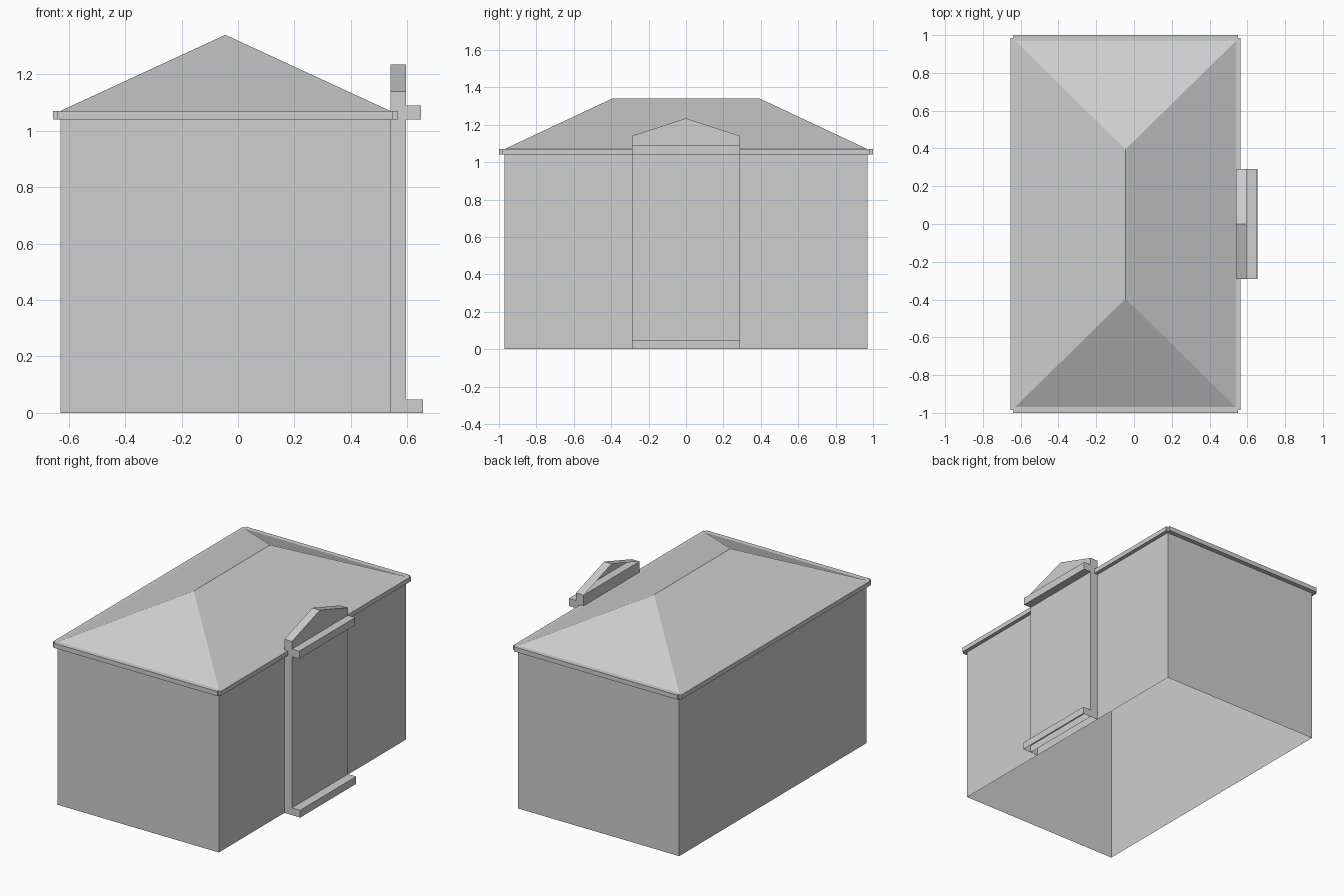
import bpy
import bmesh

cube = bpy.data.objects.get("Cube")
if cube:
    bpy.data.objects.remove(cube, do_unlink=True)

# One plain grey for the whole building
grey = bpy.data.materials.new("plain_grey")
grey.use_nodes = True
colour = (0.62, 0.62, 0.62, 1)
grey.diffuse_color = colour
grey.node_tree.nodes["Principled BSDF"].inputs["Base Color"].default_value = colour


def box(name, xs, ys, zs, open_side=None, shape=None):
    """Box between ranges; shape(bm) edits it, open_side drops faces pointing that way."""
    bm = bmesh.new()
    bmesh.ops.create_cube(bm, size=1)
    for v in bm.verts:
        v.co = [r[0] if c < 0 else r[1] for c, r in zip(v.co, (xs, ys, zs))]
    if shape:
        shape(bm)
    bmesh.ops.recalc_face_normals(bm, faces=bm.faces)
    bm.normal_update()
    if open_side:
        axis, sign = open_side
        gone = [f for f in bm.faces if f.normal[axis] * sign > 0.99]
        bmesh.ops.delete(bm, geom=gone, context="FACES")
    mesh = bpy.data.meshes.new(name)
    bm.to_mesh(mesh)
    bm.free()
    mesh.materials.append(grey)
    obj = bpy.data.objects.new(name, mesh)
    bpy.context.scene.collection.objects.link(obj)
    return obj


LEFT, RIGHT, DEPTH = -0.63, 0.54, 0.97
EAVE, ROOF, RIDGE = 1.04, 1.07, 1.34
BOTTOM, BACK = (2, -1), (0, -1)


# Pull the top of a box together into a hip ridge running along y
def hip(bm):
    for v in bm.verts:
        if v.co.z > ROOF + 0.01:
            v.co.x = (LEFT + RIGHT) / 2
            v.co.y = 0.395 if v.co.y > 0 else -0.395
    bmesh.ops.remove_doubles(bm, verts=bm.verts, dist=0.001)


# Pull the top of a box together into a gable ridge running along x
def gable(bm):
    top = max(v.co.z for v in bm.verts)
    for v in bm.verts:
        if v.co.z > top - 0.01:
            v.co.y = 0
    bmesh.ops.remove_doubles(bm, verts=bm.verts, dist=0.001)


# Open-bottomed walls
walls = box("walls", (LEFT, RIGHT), (-DEPTH, DEPTH), (0, ROOF), BOTTOM)
bm = bmesh.new()
bm.from_mesh(walls.data)
lid = [f for f in bm.faces if f.normal.z > 0.9]
bmesh.ops.delete(bm, geom=lid, context="FACES")
bm.to_mesh(walls.data)
bm.free()

# Hipped roof shell
box("roof", (LEFT, RIGHT), (-DEPTH, DEPTH), (ROOF, RIDGE), BOTTOM, hip)

# Eave trim strips, leaving small notches at the corners
for side, a, b in (("left", RIGHT, 0.565), ("right", -0.655, LEFT)):
    box("eave_" + side, (a, b), (-0.985, 0.985), (EAVE, ROOF))
for side, a, b in (("front", -1, -DEPTH), ("back", DEPTH, 1)):
    box("eave_" + side, (-0.64, 0.55), (a, b), (EAVE, ROOF))

# Projecting bay with a gable, cornice and base step
HALF = (-0.29, 0.29)
box("bay_panel", (RIGHT, 0.595), HALF, (0, 1.14), BOTTOM)
box("bay_gable", (RIGHT, 0.595), HALF, (1.14, 1.235), BACK, gable)
box("bay_cornice", (0.595, 0.648), HALF, (EAVE, 1.09))
box("bay_step", (0.595, 0.655), HALF, (0, 0.048), BOTTOM)
